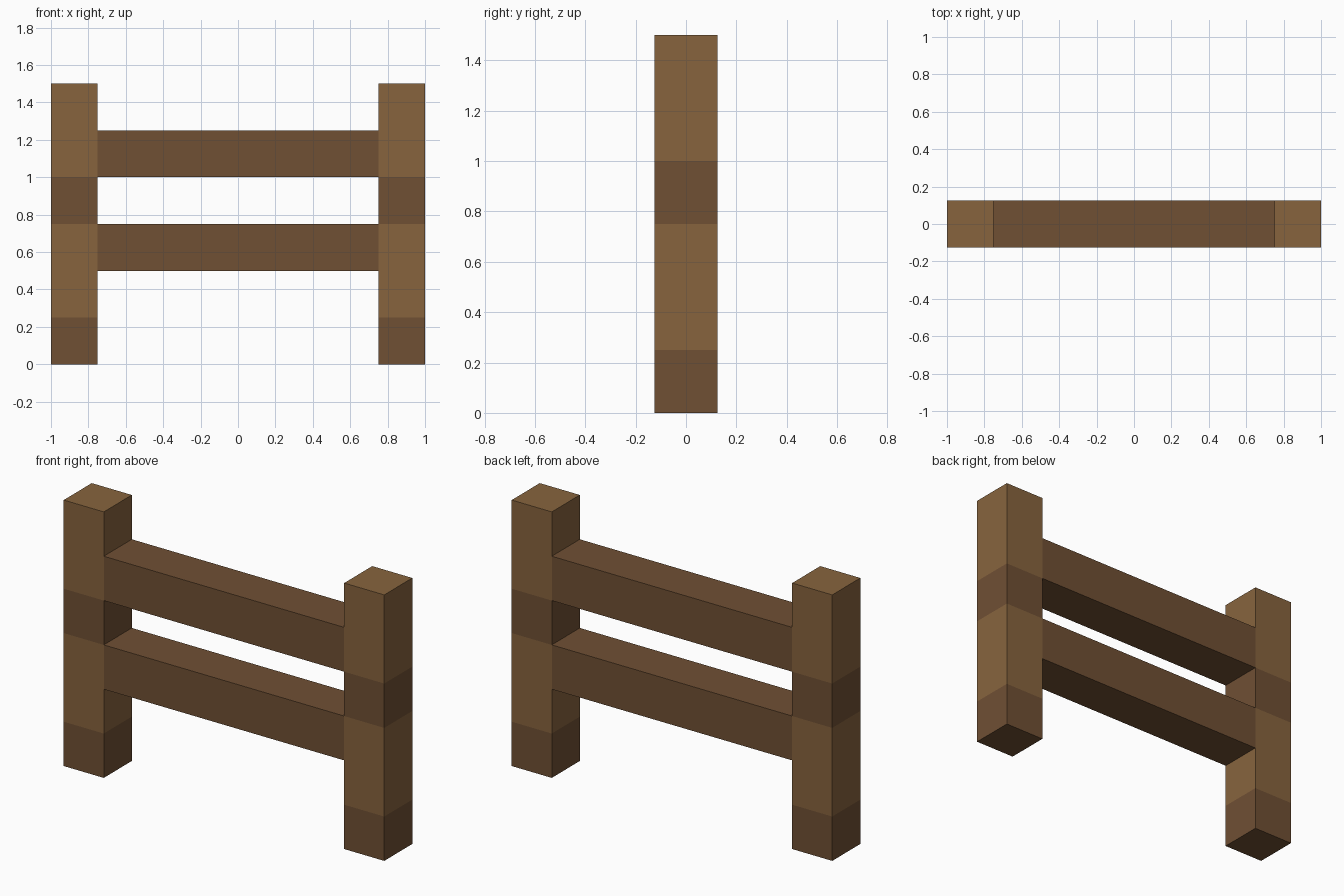
import bpy, bmesh
from mathutils import Vector

if "Cube" in bpy.data.objects:
    bpy.data.objects.remove(bpy.data.objects["Cube"])


def material(name, rgb):
    mat = bpy.data.materials.new(name)
    mat.diffuse_color = (*rgb, 1)
    mat.use_nodes = True
    mat.node_tree.nodes["Principled BSDF"].inputs["Base Color"].default_value = mat.diffuse_color
    return mat


LIGHT = material("light_wood", (0.242, 0.127, 0.048))
DARK = material("dark_wood", (0.162, 0.080, 0.034))


def box(name, size, center, mats, cuts=(), dark_bands=()):
    """Box with optional horizontal edge loops; faces in dark_bands use slot 1."""
    bm = bmesh.new()
    bmesh.ops.create_cube(bm, size=1)
    bmesh.ops.scale(bm, vec=size, verts=bm.verts)
    bmesh.ops.translate(bm, vec=center, verts=bm.verts)
    for z in cuts:
        bmesh.ops.bisect_plane(bm, geom=bm.verts[:] + bm.edges[:] + bm.faces[:],
                               plane_co=Vector((0, 0, z)), plane_no=Vector((0, 0, 1)))
    for f in bm.faces:
        z = f.calc_center_median().z
        f.material_index = int(any(lo <= z < hi for lo, hi in dark_bands))
    mesh = bpy.data.meshes.new(name)
    bm.to_mesh(mesh)
    bm.free()
    for m in mats:
        mesh.materials.append(m)
    obj = bpy.data.objects.new(name, mesh)
    bpy.context.collection.objects.link(obj)
    return obj


W = 0.25  # timber thickness

# Upright posts with two dark bands
for side, x in (("left", -0.875), ("right", 0.875)):
    box(f"{side}_post", (W, W, 1.5), (x, 0, 0.75), (LIGHT, DARK),
        cuts=(0.25, 0.75, 1.0), dark_bands=((-0.01, 0.25), (0.75, 1.0)))

# Horizontal rails between the posts
for level, z in (("lower", 0.625), ("upper", 1.125)):
    box(f"{level}_rail", (1.5, W, W), (0, 0, z), (DARK,))
